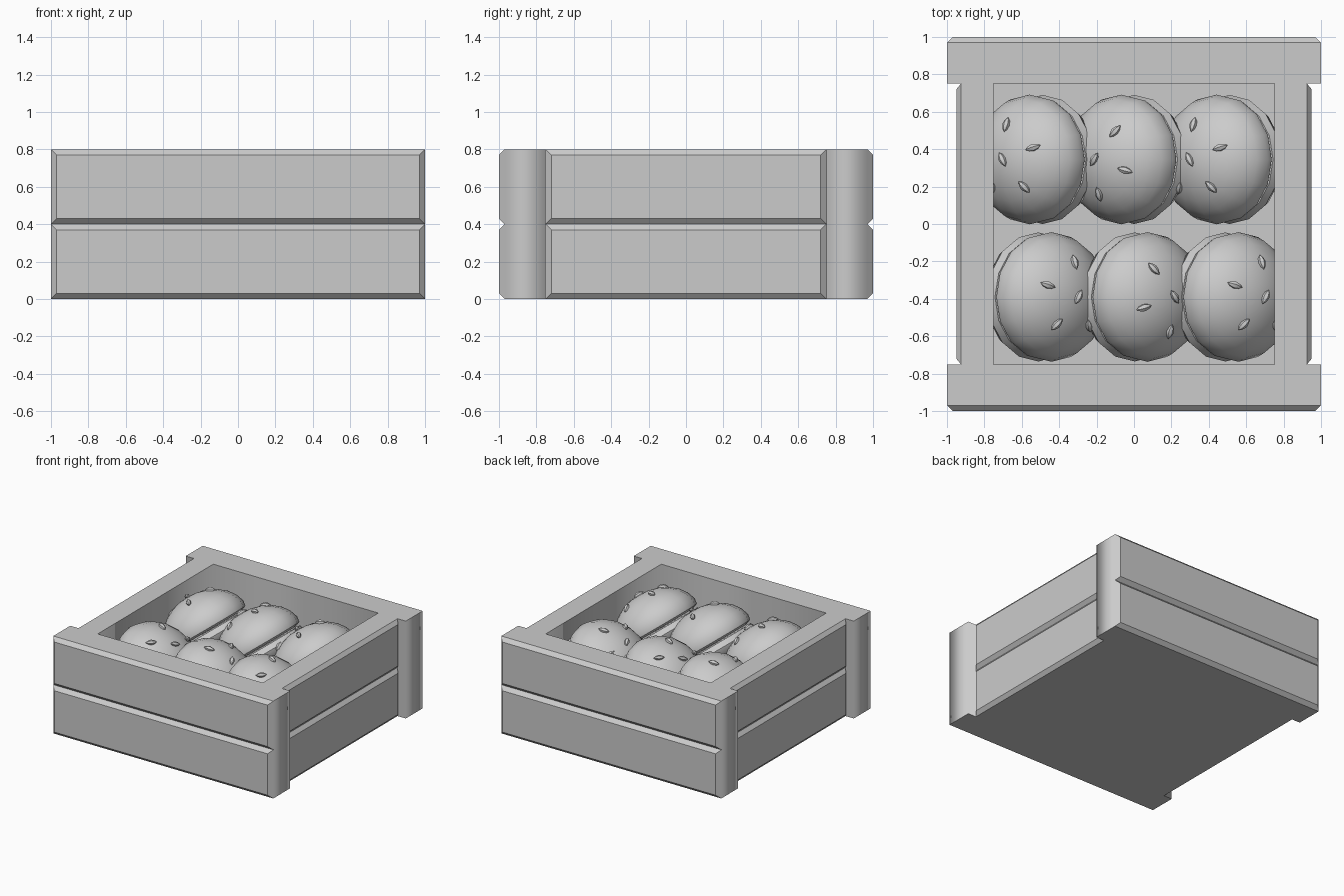
import bpy, bmesh, math
from mathutils import Matrix, Vector

if "Cube" in bpy.data.objects:
    bpy.data.objects.remove(bpy.data.objects["Cube"])


def finish(bm, name, smooth=False):
    bmesh.ops.recalc_face_normals(bm, faces=bm.faces)
    me = bpy.data.meshes.new(name)
    bm.to_mesh(me)
    bm.free()
    ob = bpy.data.objects.new(name, me)
    bpy.context.collection.objects.link(ob)
    bpy.ops.object.select_all(action='DESELECT')
    ob.select_set(True)
    bpy.context.view_layer.objects.active = ob
    if smooth:
        bpy.ops.object.shade_smooth_by_angle(angle=math.radians(40))
    return ob


def lathe(bm, profile, steps, mat=Matrix()):
    """Revolve (radius, height) points around z; both ends lie on the axis."""
    rings = []
    for r, z in profile:
        n = 1 if r == 0 else steps
        rings.append([bm.verts.new(mat @ Vector((r * math.cos(2 * math.pi * i / steps),
                                                 r * math.sin(2 * math.pi * i / steps), z)))
                      for i in range(n)])
    for a, b in zip(rings, rings[1:]):
        for i in range(steps):
            j = (i + 1) % steps
            loop = [a[i % len(a)], a[j % len(a)], b[j % len(b)], b[i % len(b)]]
            bm.faces.new(list(dict.fromkeys(loop)))


# Crate walls: an outline with a square opening, extruded upwards
corner = [(1, 0.75), (1, 0.97), (0.97, 0.97)]
half = [(0.925, -0.75), (1, -0.75), (1, -0.97), (-1, -0.97), (-1, -0.75), (-0.925, -0.75)]
outline = half + [(-x, -y) for x, y in half]
opening = [(-0.75, -0.75), (-0.75, 0.75), (0.75, 0.75), (0.75, -0.75)]
cu = bpy.data.curves.new("crate_walls", 'CURVE')
cu.dimensions, cu.fill_mode, cu.extrude = '2D', 'BOTH', 0.4
for pts in (outline, opening):
    sp = cu.splines.new('POLY')
    sp.points.add(len(pts) - 1)
    for p, (x, y) in zip(sp.points, pts):
        p.co = (x, y, 0, 1)
    sp.use_cyclic_u = True
walls = bpy.data.objects.new("crate_walls", cu)
walls.location.z = 0.4
bpy.context.collection.objects.link(walls)
bpy.context.view_layer.objects.active = walls
walls.select_set(True)
bpy.ops.object.convert(target='MESH')

# Crate floor
bm = bmesh.new()
bmesh.ops.create_cube(bm, size=1, matrix=Matrix.Translation((0, 0, 0.05)) @ Matrix.Diagonal((1.5, 1.5, 0.1, 1)))
finish(bm, "crate_floor")


# Bevelled plank fronts, two per side
def plank(name, half_len, base, depth, z0, angle):
    bm = bmesh.new()
    rows = []
    for inset, y in ((0, -base), (0.03, -base - depth)):
        h, lo, hi = half_len - inset, z0 + inset, z0 + 0.4 - inset
        rows.append([bm.verts.new(c) for c in ((-h, y, lo), (h, y, lo), (h, y, hi), (-h, y, hi))])
    bm.faces.new(rows[0])
    bm.faces.new(rows[1])
    for i in range(4):
        j = (i + 1) % 4
        bm.faces.new((rows[0][i], rows[0][j], rows[1][j], rows[1][i]))
    bmesh.ops.rotate(bm, verts=bm.verts, matrix=Matrix.Rotation(angle, 3, 'Z'))
    finish(bm, name)


for k, side in enumerate(("front", "right", "back", "left")):
    half_len, base, depth = (1, 0.97, 0.03) if k % 2 == 0 else (0.75, 0.925, 0.025)
    for z0, level in ((0, "lower"), (0.4, "upper")):
        plank(f"{side}_{level}_plank", half_len, base, depth, z0, k * math.pi / 2)

# Buns: domed top, flat base and seeds, each leaning sideways
R, H, TILT = 0.35, 0.27, math.radians(38)
dome = [(0, -0.02), (0.30, -0.02), (0.34, -0.005)]
dome += [(R * math.cos(math.radians(a)), H * math.sin(math.radians(a))) for a in (8, 22, 36, 50, 64, 78)] + [(0, H)]
base_profile = [(0, -0.16), (0.25, -0.16), (0.32, -0.125), (0.345, -0.075), (0.33, -0.03), (0, -0.03)]
seed_profile = [(0, -0.043), (0.014, -0.025), (0.021, 0), (0.014, 0.025), (0, 0.043)]


def bun(name, loc, mirror, start):
    place = Matrix.Translation(loc) @ Matrix.Rotation(-mirror * TILT, 4, 'Y')
    for part, profile in (("top", dome), ("base", base_profile)):
        bm = bmesh.new()
        lathe(bm, profile, 16, place)
        finish(bm, f"{name}_{part}", True)
    bm = bmesh.new()
    for k in range(6):
        # one seed at the pole, five in a ring
        r = 0.185 if k else 0
        a = math.radians(start + 72 * k) if k else math.radians(-3 * start)
        u, v = mirror * math.cos(a), math.sin(a)
        w = H * math.sqrt(1 - (r / R) ** 2)
        normal = Vector((u * r / R**2, v * r / R**2, w / H**2)).normalized()
        side = normal.cross(Vector((u, v, 0))).normalized()
        along = side.cross(normal)
        frame = Matrix((normal, side, along)).transposed().to_4x4()
        pos = Vector((u * r, v * r, w)) + normal * 0.004
        lathe(bm, seed_profile, 6, place @ Matrix.Translation(pos) @ frame)
    finish(bm, f"{name}_seeds", True)


for row, mirror, y in (("back", 1, 0.345), ("front", -1, -0.39)):
    for i, (x, start) in enumerate(((-0.535, 20), (-0.045, -18), (0.465, 20))):
        if mirror < 0:
            x = (-0.465, 0.05, 0.535)[i]
        bun(f"{row}_bun_{i + 1}", (x, y, 0.485), mirror, start)
